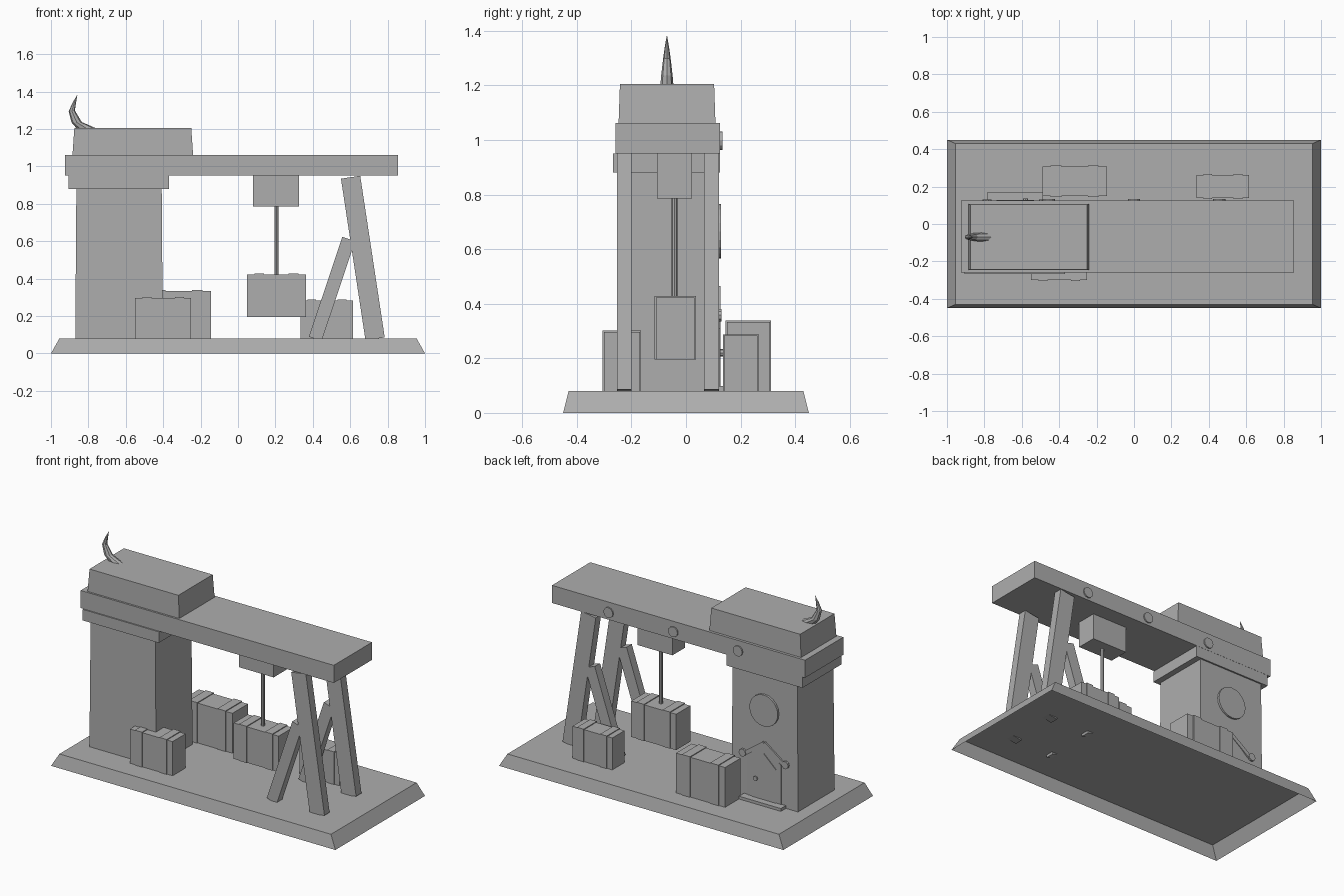
import bpy, bmesh, math
from mathutils import Vector, Matrix

if "Cube" in bpy.data.objects:
    bpy.data.objects.remove(bpy.data.objects["Cube"])

stone = bpy.data.materials.new("plain grey")
stone.use_nodes = True
GREY = (0.42, 0.42, 0.42, 1)
stone.diffuse_color = GREY
stone.node_tree.nodes["Principled BSDF"].inputs["Base Color"].default_value = GREY


def finish(name, bm):
    bmesh.ops.recalc_face_normals(bm, faces=bm.faces)
    mesh = bpy.data.meshes.new(name)
    bm.to_mesh(mesh)
    bm.free()
    mesh.materials.append(stone)
    obj = bpy.data.objects.new(name, mesh)
    bpy.context.collection.objects.link(obj)
    return obj


def add_box(bm, x, y, z, taper=(0, 0)):
    """Box between min and max pairs; taper pulls the top edges inward."""
    made = bmesh.ops.create_cube(bm, size=1)["verts"]
    for v in made:
        top = v.co.z > 0
        dx, dy = taper if top else (0, 0)
        v.co = Vector((x[1] - dx if v.co.x > 0 else x[0] + dx,
                       y[1] - dy if v.co.y > 0 else y[0] + dy,
                       z[1] if top else z[0]))


def box(name, x, y, z, taper=(0, 0)):
    bm = bmesh.new()
    add_box(bm, x, y, z, taper)
    return finish(name, bm)


def loft(name, rings):
    """Skin a list of rings with equal point counts and cap both ends."""
    bm = bmesh.new()
    loops = [[bm.verts.new(p) for p in ring] for ring in rings]
    for a, b in zip(loops, loops[1:]):
        for i in range(len(a)):
            j = (i + 1) % len(a)
            bm.faces.new((a[i], a[j], b[j], b[i]))
    bm.faces.new(loops[0])
    bm.faces.new(loops[-1])
    return finish(name, bm)


def plate(name, outline, y0, y1):
    """Extrude an x-z outline between two depths."""
    return loft(name, [[(x, y, z) for x, z in outline] for y in (y0, y1)])


def disc(name, x, z, r, y0, y1, sides=16):
    outline = [(x + r * math.cos(math.tau * i / sides),
                z + r * math.sin(math.tau * i / sides)) for i in range(sides)]
    return plate(name, outline, y0, y1)


def slanted_post(name, bottom, top, width, y0, y1):
    a, b = Vector(bottom), Vector(top)
    side = (b - a).normalized().orthogonal() * width / 2
    return plate(name, [a - side, a + side, b + side, b - side], y0, y1)


def crate(name, x, y, z):
    """Crate body with two raised bands around it."""
    t = 0.005
    bm = bmesh.new()
    add_box(bm, (x[0] + t, x[1] - t), (y[0] + t, y[1] - t), (z[0], z[1] - t))
    length = x[1] - x[0]
    for f in (0.22, 0.78):
        c = x[0] + f * length
        h = length * 0.08
        add_box(bm, (c - h, c + h), y, (z[0], z[1]))
    return finish(name, bm)


# Sloped base, open underneath
base = box("base", (-1, 1), (-0.45, 0.45), (0, 0.08), (0.045, 0.02))
bm = bmesh.new()
bm.from_mesh(base.data)
under = [f for f in bm.faces if f.calc_center_median().z < 0.01]
bmesh.ops.delete(bm, geom=under, context="FACES")
bm.to_mesh(base.data)
bm.free()

# Tower, ledge, beam and cap
box("tower", (-0.87, -0.402), (-0.25, 0.118), (0.08, 0.9), (0.006, 0.004))
box("tower_ledge", (-0.905, -0.37), (-0.267, 0.124), (0.88, 0.95))
box("beam", (-0.925, 0.855), (-0.259, 0.125), (0.95, 1.062))
box("roof_cap", (-0.885, -0.24), (-0.247, 0.108), (1.06, 1.205), (0.01, 0.005))

# Curved horn on the cap: outer point, inner point, half width
horn_steps = [((-0.86, 1.2), (-0.75, 1.2), 0.024),
              ((-0.89, 1.235), (-0.835, 1.237), 0.021),
              ((-0.905, 1.295), (-0.872, 1.298), 0.014),
              ((-0.885, 1.34), (-0.866, 1.34), 0.008),
              ((-0.861, 1.38), (-0.859, 1.38), 0.001)]
rings = []
for outer, inner, half in horn_steps:
    a, b = Vector(outer), Vector(inner)
    ring = []
    for i in range(8):
        ang = math.tau * i / 8
        p = a.lerp(b, 0.5 - 0.5 * math.cos(ang))
        ring.append((p.x, -0.07 + half * math.sin(ang), p.y))
    rings.append(ring)
loft("roof_horn", rings)

# Bolts along the back of the beam
for i, x in enumerate((-0.455, 0, 0.455)):
    disc(f"beam_bolt_{i + 1}", x, 0.997, 0.033, 0.12, 0.133, 12)

# Round window, door, surround and step on the back of the tower
CX = -0.635
disc("round_window", CX, 0.665, 0.1, 0.11, 0.128, 20)


def gable(half, eave, peak):
    return [(CX - half, 0.08), (CX + half, 0.08), (CX + half, eave),
            (CX, peak), (CX - half, eave)]


plate("door_frame", gable(0.118, 0.345, 0.455), 0.11, 0.122)
plate("door_panel", gable(0.085, 0.31, 0.39), 0.11, 0.126)
disc("door_knob", CX + 0.055, 0.22, 0.014, 0.12, 0.135, 8)
box("door_step", (-0.785, -0.49), (0.11, 0.168), (0.08, 0.098))
for side, label in ((1, "left"), (-1, "right")):
    slanted_post(f"door_eave_{label}", (CX + side * 0.145, 0.35),
                 (CX, 0.455), 0.025, 0.11, 0.126)
    disc(f"eave_scroll_{label}", CX + side * 0.15, 0.358, 0.024, 0.11, 0.13, 10)

# Trestle legs and braces, one pair at each side of the beam
for label, y0, y1 in (("front", -0.252, -0.2), ("back", 0.066, 0.12)):
    slanted_post(f"{label}_leg", (0.733, 0.078), (0.602, 0.942), 0.104, y0, y1)
    slanted_post(f"{label}_brace", (0.413, 0.078), (0.592, 0.612), 0.072, y0, y1)

# Hoist with hanging crate
box("hoist_block", (0.08, 0.325), (-0.106, 0.022), (0.785, 0.95))
bm = bmesh.new()
bmesh.ops.create_cone(bm, cap_ends=True, segments=8, radius1=0.011, radius2=0.011,
                      depth=0.38, matrix=Matrix.Translation((0.205, -0.042, 0.605)))
finish("hoist_rope", bm)
crate("hanging_crate", (0.042, 0.368), (-0.115, 0.037), (0.195, 0.428))

# Crates on the ground
crate("large_crate", (-0.495, -0.14), (0.145, 0.312), (0.08, 0.338))
crate("small_crate", (0.33, 0.62), (0.135, 0.267), (0.08, 0.288))
crate("front_crate", (-0.555, -0.245), (-0.305, -0.164), (0.08, 0.302))
